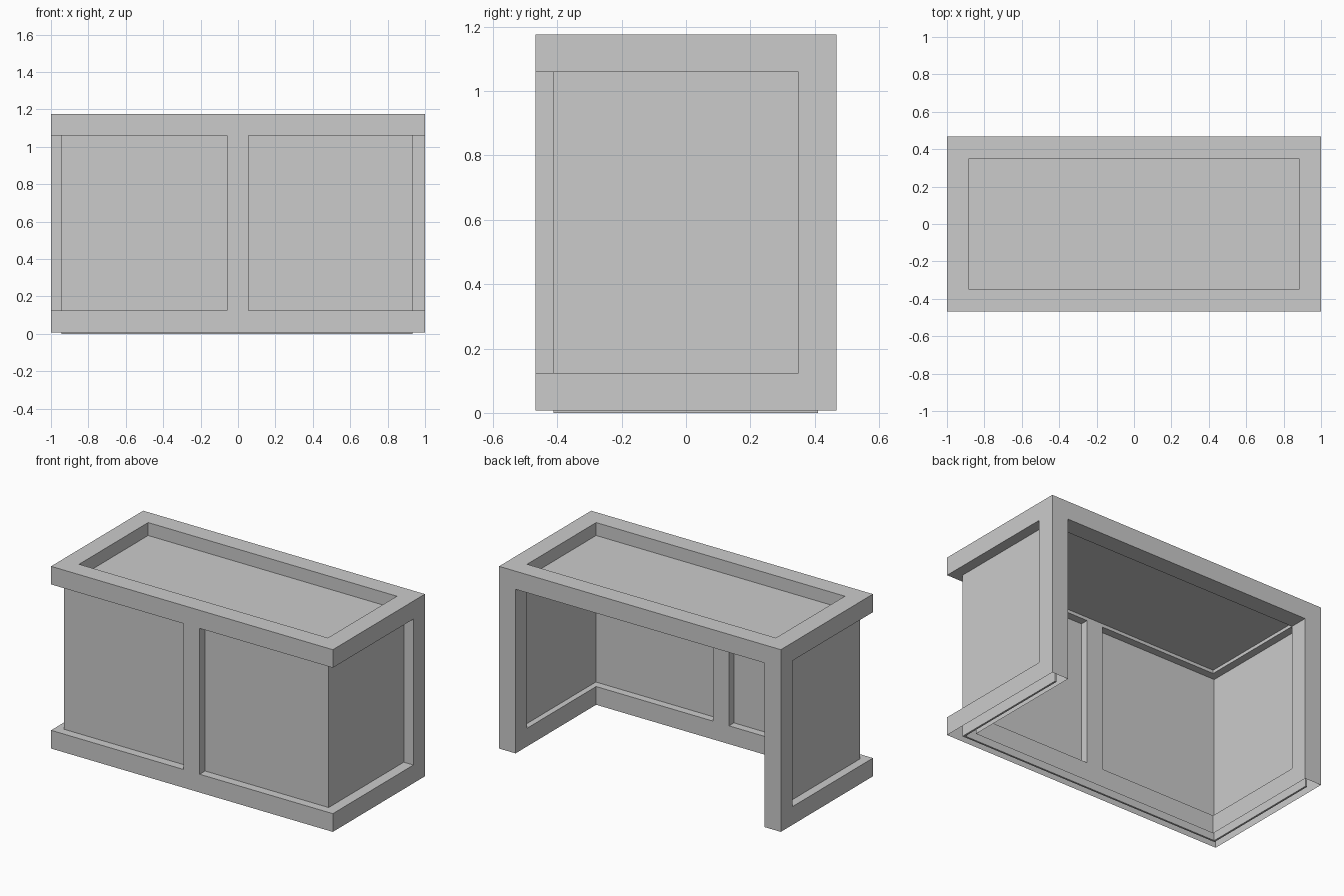
import bpy, bmesh, math

if "Cube" in bpy.data.objects:
    bpy.data.objects.remove(bpy.data.objects["Cube"])


def make_object(name, bm):
    bmesh.ops.remove_doubles(bm, verts=bm.verts, dist=0.0005)
    bmesh.ops.recalc_face_normals(bm, faces=bm.faces)
    mesh = bpy.data.meshes.new(name)
    bm.to_mesh(mesh)
    bm.free()
    obj = bpy.data.objects.new(name, mesh)
    bpy.context.collection.objects.link(obj)
    return obj


# Beam frame laid out on a coarse grid: cells that hold a beam become one hollow skin
GRID = ([-1, -0.883, -0.06, 0.055, 0.883, 1],
        [-0.467, -0.35, 0.35, 0.467],
        [0.007, 0.124, 1.06, 1.176])


def is_beam(i, j, k):
    if not (0 <= i < 5 and 0 <= j < 3 and 0 <= k < 3):
        return False
    end = i in (0, 4)
    if k == 0:                       # bottom rail, open at the back
        return end or j == 0
    if k == 1:                       # back corner posts and front centre post
        return (end and j == 2) or (i == 2 and j == 0)
    return end or j in (0, 2)        # top rim


def build_frame():
    bm = bmesh.new()
    for i in range(5):
        for j in range(3):
            for k in range(3):
                if not is_beam(i, j, k):
                    continue
                cell = (i, j, k)
                for axis in range(3):
                    for side in (0, 1):
                        near = list(cell)
                        near[axis] += 2 * side - 1
                        # skip inner walls and the open underside
                        if is_beam(*near) or near[2] < 0:
                            continue
                        u, v = (axis + 1) % 3, (axis + 2) % 3
                        ring = [(0, 0), (1, 0), (1, 1), (0, 1)]
                        if not side:
                            ring.reverse()
                        verts = []
                        for a, b in ring:
                            p = [0, 0, 0]
                            p[axis] = GRID[axis][cell[axis] + side]
                            p[u] = GRID[u][cell[u] + a]
                            p[v] = GRID[v][cell[v] + b]
                            verts.append(bm.verts.new(p))
                        bm.faces.new(verts)
    bmesh.ops.remove_doubles(bm, verts=bm.verts, dist=0.0005)
    bmesh.ops.dissolve_limit(bm, angle_limit=math.radians(1),
                             verts=bm.verts, edges=bm.edges)
    return make_object("beam_frame", bm)


# Thin panel shell set into the frame: front, two sides and top
def build_panels():
    x0, x1, y0, y1, z1 = -0.945, 0.932, -0.412, 0.41, 1.093
    bm = bmesh.new()
    outline = [(x0, y1), (x0, y0), (x1, y0), (x1, y1)]
    low = [bm.verts.new((x, y, 0)) for x, y in outline]
    high = [bm.verts.new((x, y, z1)) for x, y in outline]
    for n in range(3):
        bm.faces.new((low[n], low[n + 1], high[n + 1], high[n]))
    bm.faces.new(high)
    obj = make_object("inset_panels", bm)
    solid = obj.modifiers.new("thickness", 'SOLIDIFY')
    solid.thickness = 0.012
    solid.offset = -1
    solid.use_even_offset = True
    return obj


build_frame()
build_panels()
